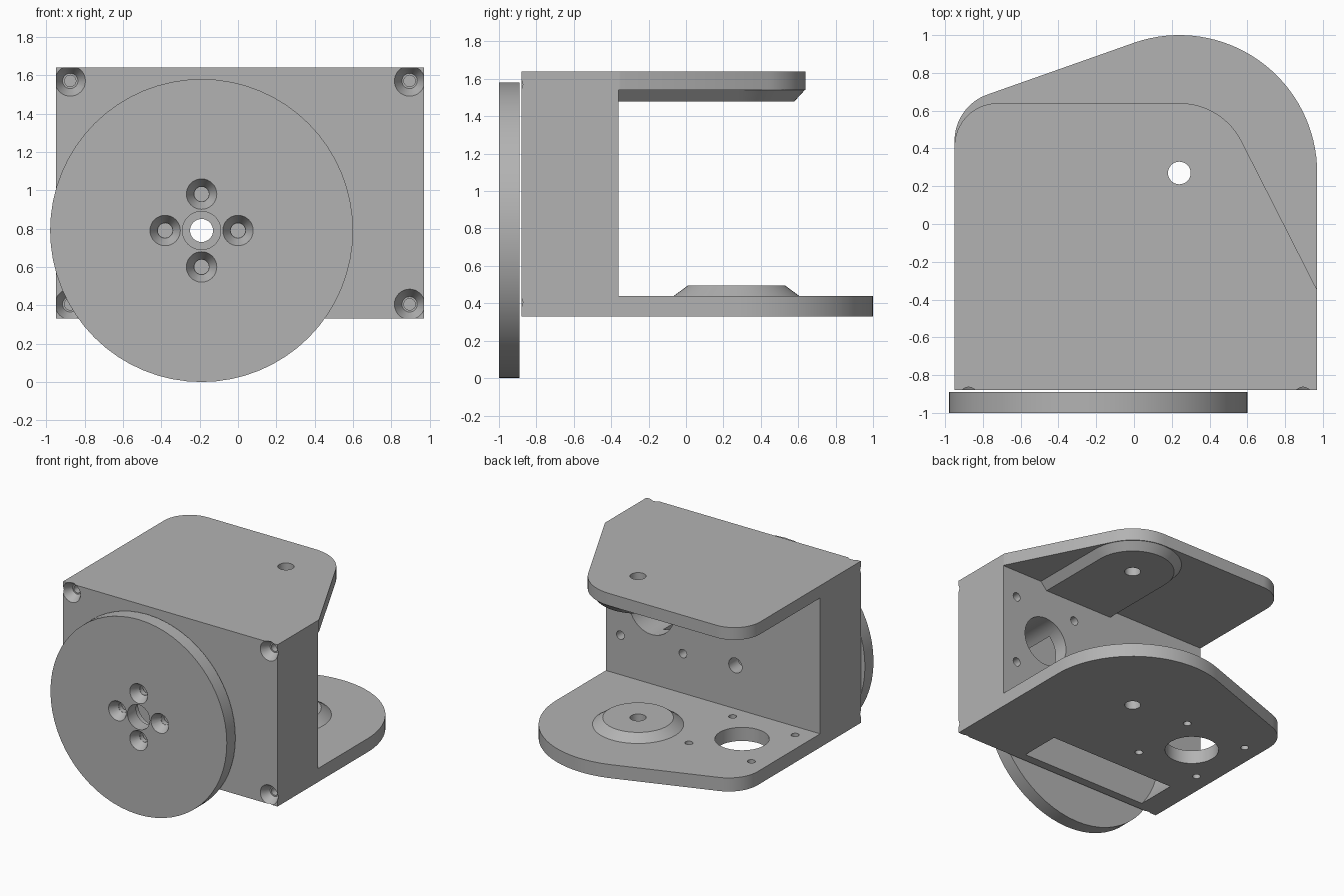
import bpy, bmesh
from math import radians, cos, sin, pi
from mathutils import Matrix

cube = bpy.data.objects.get("Cube")
if cube:
    bpy.data.objects.remove(cube, do_unlink=True)

GREY = (0.45, 0.45, 0.45, 1)
mat = bpy.data.materials.new("grey plastic")
mat.use_nodes = True
mat.diffuse_color = GREY
mat.node_tree.nodes["Principled BSDF"].inputs["Base Color"].default_value = GREY


def finish(name, bm):
    bmesh.ops.recalc_face_normals(bm, faces=bm.faces)
    mesh = bpy.data.meshes.new(name)
    bm.to_mesh(mesh)
    bm.free()
    mesh.materials.append(mat)
    ob = bpy.data.objects.new(name, mesh)
    bpy.context.collection.objects.link(ob)
    return ob


def loft(name, levels):
    """Closed solid through matching outlines, each given as (points, z)."""
    bm = bmesh.new()
    rings = [[bm.verts.new((x, y, z)) for x, y in pts] for pts, z in levels]
    bm.faces.new(rings[0])
    bm.faces.new(rings[-1])
    for a, b in zip(rings, rings[1:]):
        for i in range(len(a)):
            j = (i + 1) % len(a)
            bm.faces.new((a[i], a[j], b[j], b[i]))
    return finish(name, bm)


def tube(name, x, y, z, r1, r2, length, axis="Y", seg=32):
    """Cylinder or cone starting at a point and running along +y or +z."""
    bm = bmesh.new()
    m = Matrix.Translation((x, y, z))
    if axis == "Y":
        m = m @ Matrix.Rotation(radians(-90), 4, "X")
    m = m @ Matrix.Translation((0, 0, length / 2))
    bmesh.ops.create_cone(bm, cap_ends=True, segments=seg, radius1=r1,
                          radius2=r2, depth=length, matrix=m)
    return finish(name, bm)


def arc(cx, cy, r, start, end, n=16):
    angles = [radians(start + (end - start) * i / n) for i in range(n + 1)]
    return [(cx + r * cos(a), cy + r * sin(a)) for a in angles]


def combine(ob, other, operation):
    mod = ob.modifiers.new("combine", "BOOLEAN")
    mod.operation, mod.solver, mod.object = operation, "EXACT", other
    bpy.context.view_layer.objects.active = ob
    bpy.ops.object.modifier_apply(modifier=mod.name)
    bpy.data.objects.remove(other, do_unlink=True)


def smooth(ob):
    bpy.ops.object.select_all(action="DESELECT")
    ob.select_set(True)
    bpy.context.view_layer.objects.active = ob
    bpy.ops.object.shade_smooth_by_angle(angle=radians(30))


LEFT, RIGHT, FRONT, WALL = -0.95, 0.97, -0.88, -0.36
PX, PY = 0.24, 0.27          # pivot axis
DX, DZ = -0.19, 0.79         # disc axis

# Gear housing wall
wall = [(LEFT, FRONT), (RIGHT, FRONT), (RIGHT, WALL), (LEFT, WALL)]
bracket = loft("bracket", [(wall, 0.33), (wall, 1.64)])

# Lower and upper arms
lower = [(LEFT, FRONT), (RIGHT, FRONT)] + arc(PX, PY, 0.73, 0, 109, 32) \
    + arc(-0.69, 0.44, 0.26, 109, 180)
upper = [(LEFT, FRONT), (RIGHT, FRONT), (RIGHT, -0.35)] \
    + arc(PX, PY, 0.37, 27, 90) + arc(-0.72, 0.41, 0.23, 90, 180)
combine(bracket, loft("lower_arm", [(lower, 0.33), (lower, 0.44)]), "UNION")
combine(bracket, loft("upper_arm", [(upper, 1.54), (upper, 1.64)]), "UNION")


# Tapered pivot pad under the upper arm, and round boss on the lower arm
def pad(r):
    return [(PX - r, -0.45), (PX + r, -0.45)] + arc(PX, PY, r, 0, 180, 32)


combine(bracket, loft("pivot_pad", [(pad(0.31), 1.48), (pad(0.365), 1.54),
                                    (pad(0.3), 1.6)]), "UNION")
combine(bracket, tube("pivot_boss", PX, PY, 0.44, 0.335, 0.26, 0.055, "Z", 48), "UNION")

# Gear pocket open at the bottom, motor bore, shaft and pivot holes
cuts = [
    tube("gear_pocket", DX, -0.81, DZ, 0.73, 0.73, 0.33, seg=64),
    tube("motor_bore", 0.56, -0.81, 1.04, 0.2, 0.2, 0.6),
    tube("hub_hole", DX, -0.95, DZ, 0.14, 0.14, 0.3),
    tube("shaft_hole", DX, -0.6, DZ, 0.06, 0.06, 0.4),
    tube("pivot_hole", PX, PY, 0.2, 0.06, 0.06, 1.6, "Z"),
    tube("lower_motor_bore", -0.53, 0.04, 0.2, 0.2, 0.2, 0.4, "Z"),
]
# Four screw holes round each motor bore
for sx in (-0.28, 0.28):
    for s in (-0.28, 0.28):
        cuts.append(tube("screw", 0.56 + sx, -0.6, 1.04 + s, 0.035, 0.035, 0.4, seg=16))
        cuts.append(tube("screw", -0.53 + sx, 0.04 + s, 0.2, 0.03, 0.03, 0.4, "Z", 16))
# Countersunk holes at the front corners
for x in (-0.875, 0.895):
    for z in (0.405, 1.57):
        cuts.append(tube("sink", x, FRONT - 0.01, z, 0.085, 0.04, 0.08))
        cuts.append(tube("screw", x, FRONT, z, 0.03, 0.03, 0.25, seg=16))
for c in cuts:
    combine(bracket, c, "DIFFERENCE")
smooth(bracket)

# Output disc with central bore and four countersunk holes
disc = tube("output_disc", DX, -1, DZ, 0.79, 0.79, 0.11, seg=64)
combine(disc, tube("bore", DX, -1.1, DZ, 0.1, 0.1, 0.3), "DIFFERENCE")
for i in range(4):
    x, z = DX + 0.19 * cos(i * pi / 2), DZ + 0.19 * sin(i * pi / 2)
    combine(disc, tube("sink", x, -1.01, z, 0.085, 0.04, 0.08), "DIFFERENCE")
    combine(disc, tube("screw", x, -1.05, z, 0.038, 0.038, 0.3), "DIFFERENCE")
smooth(disc)
